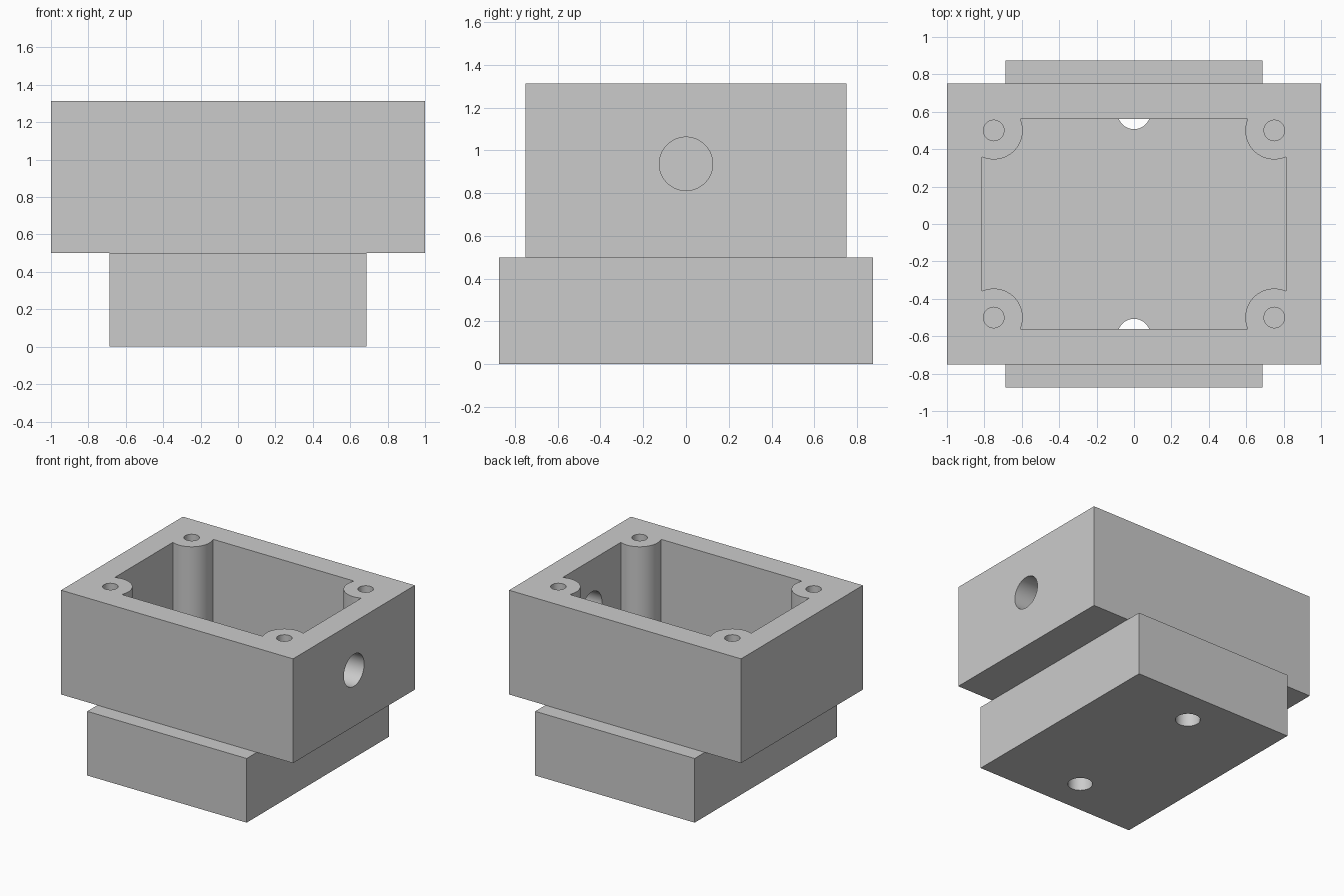
import bpy

# Remove the default cube
default = bpy.data.objects.get("Cube")
if default:
    bpy.data.objects.remove(default, do_unlink=True)

grey = bpy.data.materials.new("light_grey")
grey.use_nodes = True
colour = (0.6, 0.6, 0.6, 1)
grey.diffuse_color = colour
grey.node_tree.nodes["Principled BSDF"].inputs["Base Color"].default_value = colour


def block(name, width, depth, z0, z1):
    bpy.ops.mesh.primitive_cube_add(size=1, location=(0, 0, (z0 + z1) / 2))
    obj = bpy.context.object
    obj.name = name
    obj.scale = (width, depth, z1 - z0)
    bpy.ops.object.transform_apply(location=True, rotation=True, scale=True)
    obj.data.materials.append(grey)
    return obj


def rod(name, radius, x, y, z0, z1):
    bpy.ops.mesh.primitive_cylinder_add(
        vertices=64, radius=radius, depth=z1 - z0, location=(x, y, (z0 + z1) / 2))
    obj = bpy.context.object
    obj.name = name
    obj.data.materials.append(grey)
    return obj


def cut(target, cutter, keep=False):
    mod = target.modifiers.new("cut", "BOOLEAN")
    mod.operation = "DIFFERENCE"
    mod.solver = "EXACT"
    mod.object = cutter
    bpy.ops.object.select_all(action="DESELECT")
    target.select_set(True)
    bpy.context.view_layer.objects.active = target
    bpy.ops.object.modifier_apply(modifier=mod.name)
    if not keep:
        bpy.data.objects.remove(cutter, do_unlink=True)


SEAM, FLOOR, TOP = 0.5, 0.5625, 1.3125
corners = [(x, y) for x in (-0.75, 0.75) for y in (-0.5, 0.5)]

# Mounting base and open box
base = block("mounting_base", 1.375, 1.75, 0, SEAM)
box = block("open_box", 2, 1.5, SEAM, TOP)

# Cavity that leaves a round screw post in each corner
cavity = block("cavity_cutter", 1.625, 1.125, FLOOR, TOP + 0.2)
for x, y in corners:
    cut(cavity, rod("post_cutter", 0.155, x, y, FLOOR - 0.2, TOP + 0.4))
cut(box, cavity)

# Blind screw holes in the posts
for x, y in corners:
    cut(box, rod("screw_hole_cutter", 0.055, x, y, TOP - 0.5, TOP + 0.1))

# Cable hole through the left wall
cable = rod("cable_hole_cutter", 0.125, 0.9, 0, 0.7, 1.2)
cable.location.z = 0.9375
cable.rotation_euler.y = 1.5707963
cut(box, cable)

# Bolt holes up through the base into the cavity floor
for y in (-0.595, 0.595):
    bolt = rod("bolt_hole_cutter", 0.088, 0, y, -0.1, FLOOR)
    cut(base, bolt, keep=True)
    cut(box, bolt)

# Smooth round walls, crisp edges
for obj in (base, box):
    bpy.ops.object.select_all(action="DESELECT")
    obj.select_set(True)
    bpy.context.view_layer.objects.active = obj
    bpy.ops.object.shade_smooth_by_angle(angle=0.52)
